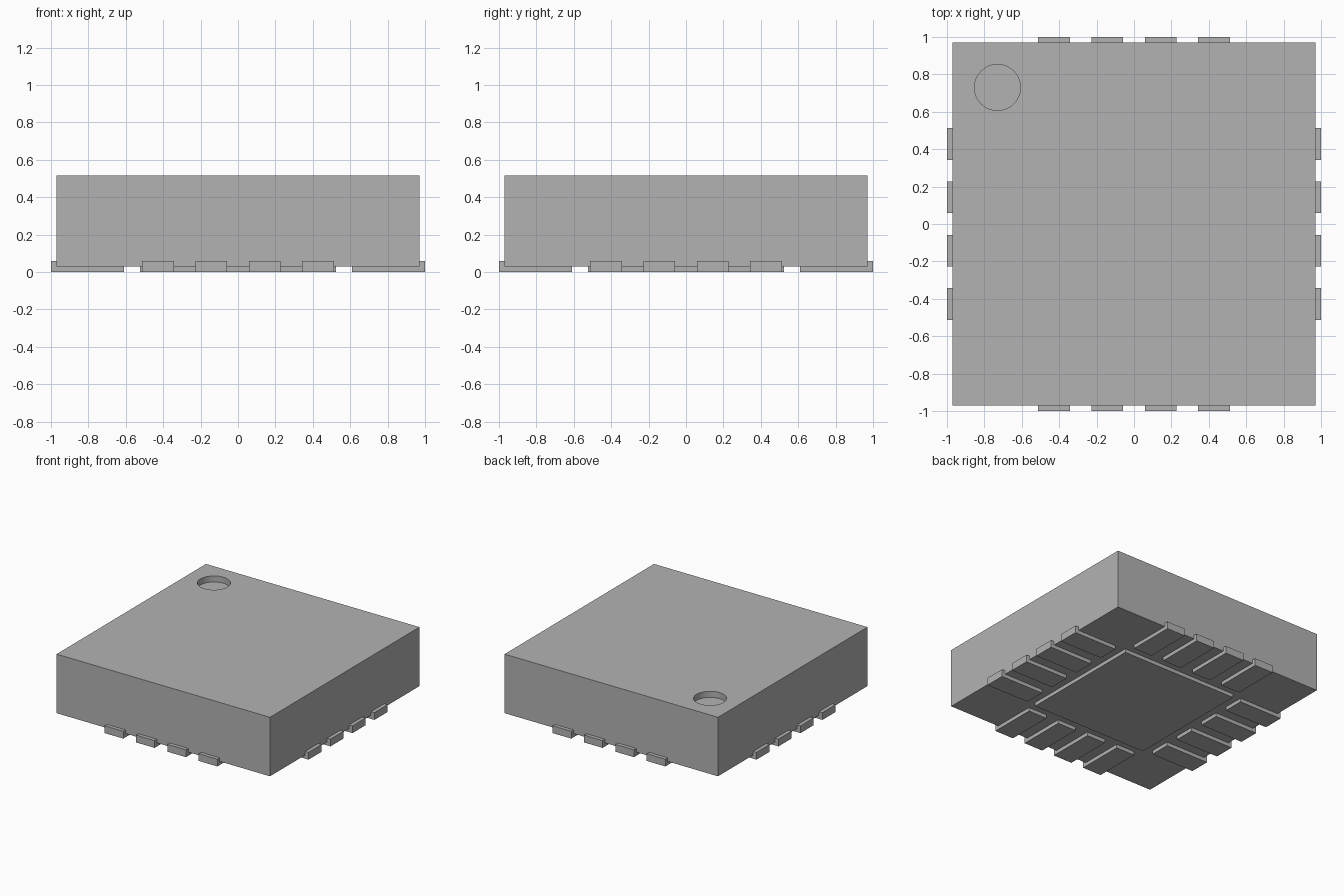
import bpy
import bmesh
from math import pi
from mathutils import Matrix, Vector

default = bpy.data.objects.get("Cube")
if default:
    bpy.data.objects.remove(default, do_unlink=True)

HALF_BODY = 0.97
BASE = 0.03
TOP = 0.515
PITCH = 0.285
PAD_WIDTH = 0.17

grey = bpy.data.materials.new("plain grey")
grey.use_nodes = True
colour = (0.45, 0.45, 0.45, 1)
grey.diffuse_color = colour
grey.node_tree.nodes["Principled BSDF"].inputs["Base Color"].default_value = colour


def finish(name, bm):
    bmesh.ops.recalc_face_normals(bm, faces=bm.faces)
    mesh = bpy.data.meshes.new(name)
    bm.to_mesh(mesh)
    bm.free()
    mesh.materials.append(grey)
    obj = bpy.data.objects.new(name, mesh)
    bpy.context.collection.objects.link(obj)
    return obj


def box(name, half, z0, z1):
    bm = bmesh.new()
    bmesh.ops.create_cube(bm, size=1)
    bmesh.ops.scale(bm, vec=(2 * half, 2 * half, z1 - z0), verts=bm.verts)
    bmesh.ops.translate(bm, vec=(0, 0, (z0 + z1) / 2), verts=bm.verts)
    return finish(name, bm)


# Package body with a round corner recess
body = box("package_body", HALF_BODY, BASE, TOP)
bm = bmesh.new()
bmesh.ops.create_cone(bm, cap_ends=True, segments=48, radius1=0.123,
                      radius2=0.123, depth=0.1,
                      matrix=Matrix.Translation((-0.73, 0.73, TOP)))
cutter = finish("recess_cutter", bm)
cutter.hide_render = True
recess = body.modifiers.new("corner recess", "BOOLEAN")
recess.object = cutter
recess.operation = "DIFFERENCE"
recess.solver = "EXACT"
bpy.context.view_layer.objects.active = body
body.select_set(True)
bpy.ops.object.modifier_apply(modifier=recess.name)
bpy.data.objects.remove(cutter, do_unlink=True)
bpy.ops.object.shade_smooth_by_angle()

# Central underside pad
box("centre_pad", 0.525, 0, BASE)

# L-shaped contacts that wrap the lower edge, four per side
profile = [(0.61, 0), (1, 0), (1, 0.06), (HALF_BODY, 0.06),
           (HALF_BODY, BASE), (0.61, BASE)]
for turn, side in enumerate(("right", "back", "left", "front")):
    for i in range(4):
        offset = (i - 1.5) * PITCH
        bm = bmesh.new()
        face = bm.faces.new([bm.verts.new((x, offset - PAD_WIDTH / 2, z))
                             for x, z in profile])
        ext = bmesh.ops.extrude_face_region(bm, geom=[face])
        moved = [v for v in ext["geom"] if isinstance(v, bmesh.types.BMVert)]
        bmesh.ops.translate(bm, vec=Vector((0, PAD_WIDTH, 0)), verts=moved)
        bmesh.ops.rotate(bm, verts=bm.verts, cent=(0, 0, 0),
                         matrix=Matrix.Rotation(turn * pi / 2, 3, "Z"))
        # Names use the model's own left and right
        label = {"right": "left", "left": "right"}.get(side, side)
        finish(f"{label}_contact_{i + 1}", bm)
